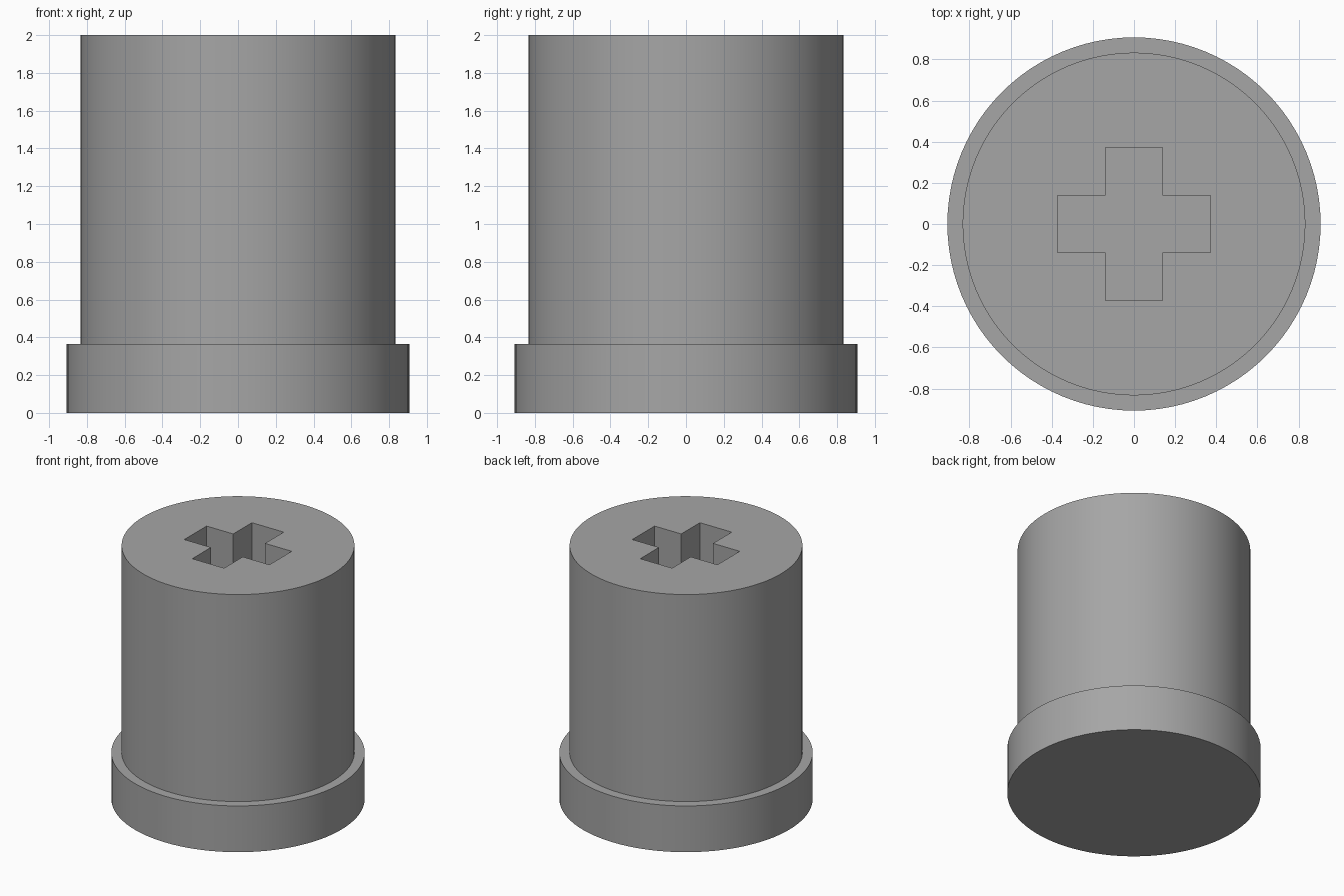
import bpy, bmesh, math

if "Cube" in bpy.data.objects:
    bpy.data.objects.remove(bpy.data.objects["Cube"])

SEGMENTS = 96
BASE_R, STEM_R = 0.907, 0.833
BASE_H, TOP = 0.365, 2.0
ARM, HALF = 0.372, 0.139      # cross socket arm length and half width
SOCKET_FLOOR = 1.27

grey = bpy.data.materials.new("plain grey")
grey.diffuse_color = (0.38, 0.38, 0.38, 1)
grey.use_nodes = True
grey.node_tree.nodes["Principled BSDF"].inputs["Base Color"].default_value = grey.diffuse_color


def make_object(name, bm):
    bmesh.ops.recalc_face_normals(bm, faces=bm.faces)
    mesh = bpy.data.meshes.new(name)
    bm.to_mesh(mesh)
    bm.free()
    mesh.materials.append(grey)
    obj = bpy.data.objects.new(name, mesh)
    bpy.context.collection.objects.link(obj)
    return obj


# Stepped body: one closed profile spun round the z axis
bm = bmesh.new()
profile = [(0, 0), (BASE_R, 0), (BASE_R, BASE_H), (STEM_R, BASE_H), (STEM_R, TOP), (0, TOP)]
verts = [bm.verts.new((r, 0, z)) for r, z in profile]
edges = [bm.edges.new(pair) for pair in zip(verts, verts[1:])]
bmesh.ops.spin(bm, geom=verts + edges, cent=(0, 0, 0), axis=(0, 0, 1),
               angle=math.tau, steps=SEGMENTS, use_duplicate=False)
bmesh.ops.remove_doubles(bm, verts=bm.verts, dist=1e-4)
# Merge the triangle fans into flat caps
for z in (0, TOP):
    fan = [f for f in bm.faces if all(abs(v.co.z - z) < 1e-4 for v in f.verts)]
    bmesh.ops.dissolve_faces(bm, faces=fan, use_verts=True)
body = make_object("flanged_stem", bm)

# Cross-shaped cutter for the socket in the top
bm = bmesh.new()
corner = [(ARM, -HALF), (ARM, HALF), (HALF, HALF)]
outline = []
for turn in range(4):
    c, s = round(math.cos(turn * math.pi / 2)), round(math.sin(turn * math.pi / 2))
    outline += [bm.verts.new((x * c - y * s, x * s + y * c, SOCKET_FLOOR)) for x, y in corner]
floor = bm.faces.new(outline)
ext = bmesh.ops.extrude_face_region(bm, geom=[floor])
bmesh.ops.translate(bm, vec=(0, 0, TOP - SOCKET_FLOOR + 0.2),
                    verts=[g for g in ext["geom"] if isinstance(g, bmesh.types.BMVert)])
cutter = make_object("cross_cutter", bm)
cutter.hide_render = True

# Cut the socket, then remove the helper
bpy.context.view_layer.objects.active = body
body.select_set(True)
cut = body.modifiers.new("socket", 'BOOLEAN')
cut.operation = 'DIFFERENCE'
cut.solver = 'EXACT'
cut.object = cutter
bpy.ops.object.modifier_apply(modifier=cut.name)
bpy.data.objects.remove(cutter, do_unlink=True)

bpy.ops.object.shade_smooth_by_angle(angle=math.radians(30))
